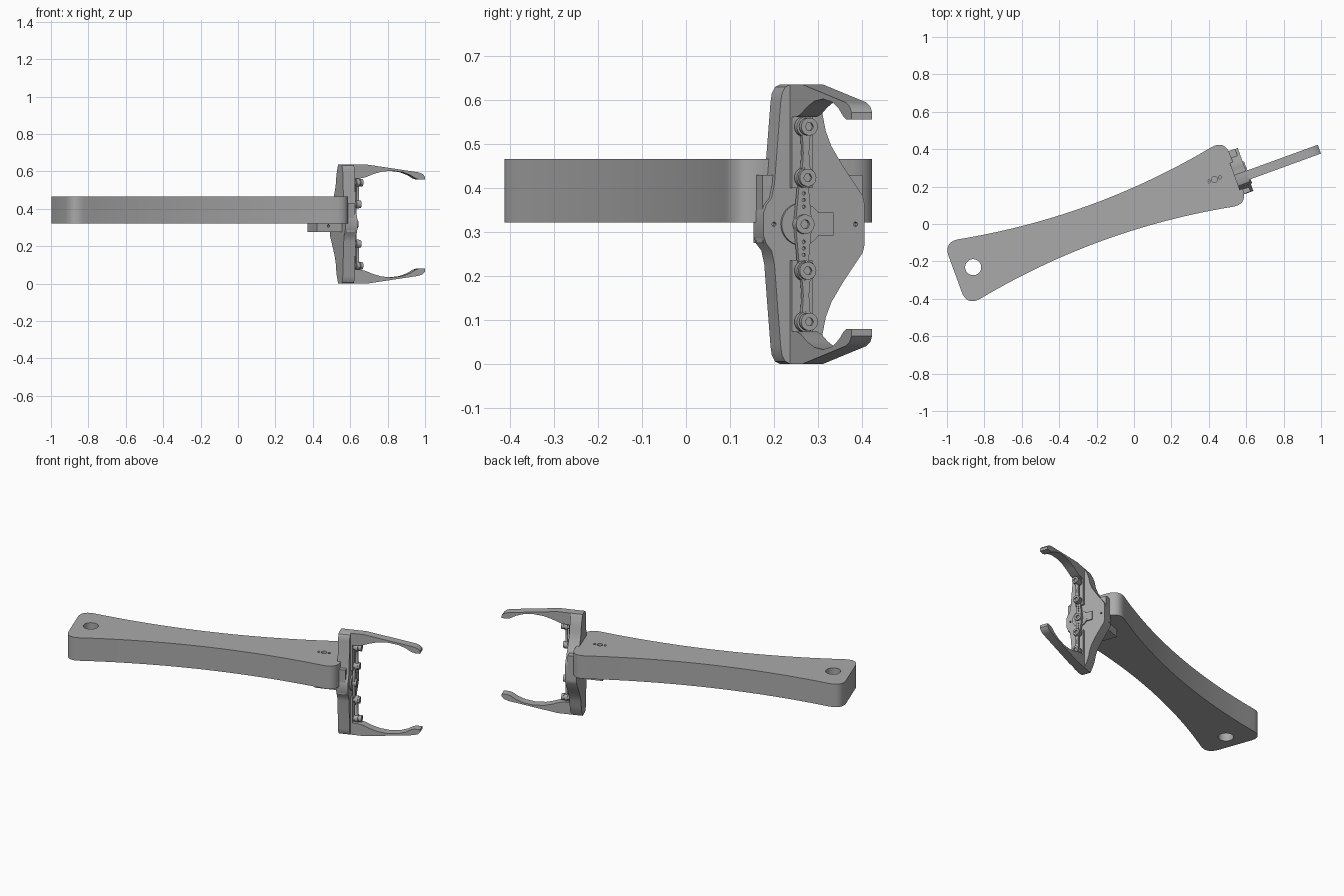
import bpy, bmesh, math
from mathutils import Vector

# Everything is laid out along x, then the whole assembly is yawed about z
YAW = math.radians(20)
MID = 0.318          # height of the gripper's mirror plane
ARM_U, ARM_V = -0.19, 0.075   # arm centre
LINK_V = 0.037       # line of the finger linkage

cube = bpy.data.objects.get("Cube")
if cube:
    bpy.data.objects.remove(cube, do_unlink=True)

grey = bpy.data.materials.new("machined_grey")
grey.use_nodes = True
colour = (0.4, 0.4, 0.4, 1)
grey.diffuse_color = colour
grey.node_tree.nodes["Principled BSDF"].inputs["Base Color"].default_value = colour


def place(axis, a, b, h):
    """Map profile coordinates (a, b) and depth h along the given axis."""
    return Vector({"x": (h, a, b), "y": (a, h, b), "z": (a, b, h)}[axis])


def prism(name, pts, axis, lo, hi):
    bm = bmesh.new()
    face = bm.faces.new([bm.verts.new(place(axis, a, b, lo)) for a, b in pts])
    res = bmesh.ops.extrude_face_region(bm, geom=[face])
    top = [v for v in res["geom"] if isinstance(v, bmesh.types.BMVert)]
    bmesh.ops.translate(bm, verts=top, vec=place(axis, 0, 0, hi - lo))
    bmesh.ops.recalc_face_normals(bm, faces=bm.faces)
    me = bpy.data.meshes.new(name)
    bm.to_mesh(me)
    bm.free()
    ob = bpy.data.objects.new(name, me)
    bpy.context.collection.objects.link(ob)
    me.materials.append(grey)
    ob.rotation_euler.z = YAW
    return ob


def circle(a, b, r, n=32):
    return [(a + r * math.cos(t * math.tau / n), b + r * math.sin(t * math.tau / n))
            for t in range(n)]


def rect(a0, a1, b0, b1):
    return [(a0, b0), (a1, b0), (a1, b1), (a0, b1)]


def flip(pts):
    return [(a, 2 * MID - b) for a, b in pts]


def activate(ob):
    bpy.ops.object.select_all(action="DESELECT")
    ob.select_set(True)
    bpy.context.view_layer.objects.active = ob


def cut(ob, cutters):
    for c in cutters:
        c.hide_render = True
        mod = ob.modifiers.new("hole", "BOOLEAN")
        mod.operation, mod.solver, mod.object = "DIFFERENCE", "EXACT", c
        activate(ob)
        bpy.ops.object.modifier_apply(modifier=mod.name)
        bpy.data.objects.remove(c, do_unlink=True)


# Waisted arm with rounded corners, one quarter mirrored four ways
def half_width(d):
    return 0.101 + 0.132 * d * d


quarter = [(d * 0.72 / 14, half_width(d * 0.72 / 14)) for d in range(15)]
start, corner, end = Vector(quarter[-1]), Vector((0.795, 0.181)), Vector((0.8, 0.108))
for i in range(1, 11):
    t = i / 10
    p = start * (1 - t) ** 2 + corner * 2 * t * (1 - t) + end * t * t
    quarter.append((p.x, p.y))
side = [(-d, w) for d, w in reversed(quarter[1:])] + quarter
outline = side + [(d, -w) for d, w in reversed(side)]
arm = prism("arm", [(ARM_U + d, ARM_V + w) for d, w in outline], "z", 0.322, 0.466)
cut(arm, [prism("hole_cutter", circle(u, ARM_V + 0.002, r), "z", 0.2, 0.6)
          for u, r in ((-0.887, 0.043), (0.486, 0.016), (0.455, 0.008), (0.517, 0.008))])

# Servo housing under the arm and the bracket behind the palm
servo = prism("servo_housing", rect(0.45, 0.61, 0.0, 0.15), "z", 0.275, 0.324)
cut(servo, [prism("screw_cutter", circle(0.515, 0.308, 0.007, 16), "y", -0.05, 0.03)])
prism("palm_bracket", rect(-0.05, 0.193, 0.275, 0.43), "x", 0.602, 0.645)

# Palm plate: upper half profile mirrored downwards
upper = [(-0.052, 0.345), (-0.046, 0.362), (-0.033, 0.378), (-0.026, 0.41),
         (-0.011, 0.595), (-0.008, 0.615), (0.0, 0.63), (0.012, 0.636),
         (0.062, 0.636), (0.08, 0.6), (0.09, 0.57), (0.098, 0.53), (0.112, 0.495),
         (0.14, 0.45), (0.188, 0.382), (0.192, 0.365)]
palm = prism("palm_plate", upper + flip(list(reversed(upper))), "x", 0.592, 0.66)
cut(palm, [prism("pin_cutter", circle(v, MID, 0.005, 12), "x", 0.63, 0.7)
           for v in (-0.027, 0.17)])

# Two mirrored fingers with their slides, links and pivot bolts
finger = [(0.6, 0.62), (0.615, 0.636), (0.74, 0.636), (1.03, 0.595), (1.055, 0.586),
          (1.068, 0.572), (1.068, 0.556), (1.035, 0.556), (1.015, 0.562),
          (0.985, 0.58), (0.94, 0.596), (0.88, 0.603), (0.82, 0.598),
          (0.77, 0.584), (0.73, 0.568), (0.7, 0.562), (0.6, 0.562)]
link = [(-0.016, 0.54), (0.016, 0.54), (0.009, 0.515), (0.007, 0.48), (0.009, 0.45),
        (0.016, 0.425), (-0.016, 0.425), (-0.009, 0.45), (-0.007, 0.48), (-0.009, 0.515)]
for tag, fit in (("upper", lambda p: p), ("lower", flip)):
    prism(tag + "_finger", fit(finger), "y", 0.012, 0.062)
    prism(tag + "_slide", fit(rect(0.012, 0.062, 0.4, 0.565)), "x", 0.65, 0.672)
    prism(tag + "_link", fit([(LINK_V + a, b) for a, b in link]), "x", 0.684, 0.698)
    for z, front in ((0.54, 0.72), (0.424, 0.71)):
        at = fit([(LINK_V, z)])[0]
        prism(tag + "_pivot_post", circle(*at, 0.016), "x", 0.65, front - 0.012)
        prism(tag + "_link_eye", circle(*at, 0.023), "x", 0.682, 0.7)
        head = prism(tag + "_pivot_bolt", circle(*at, 0.02), "x", front - 0.014, front)
        cut(head, [prism("socket_cutter", circle(*at, 0.01, 6), "x", front - 0.008, 0.8)])

# Servo horn: hub, drilled tapering bar and centre bolt
prism("horn_disc", circle(LINK_V, MID, 0.048, 40), "x", 0.65, 0.668)
horn = [(-0.02, MID), (-0.011, 0.41), (-0.006, 0.43), (0.006, 0.43), (0.011, 0.41), (0.02, MID)]
horn = [(LINK_V + a, b) for a, b in horn]
bar = prism("servo_horn", horn + flip(horn[-2:0:-1]), "x", 0.668, 0.682)
cut(bar, [prism("drill_cutter", circle(LINK_V, MID + s * z, 0.004, 10), "x", 0.675, 0.72)
          for s in (1, -1) for z in (0.04, 0.055, 0.07)])
hub = prism("horn_hub", circle(LINK_V, MID, 0.022), "x", 0.668, 0.692)
cut(hub, [prism("hub_cutter", circle(LINK_V, MID, 0.01), "x", 0.68, 0.72)])
prism("servo_tab", rect(0.075, 0.114, 0.292, 0.345), "x", 0.65, 0.667)

# Smooth the curved walls and keep crisp edges
for ob in list(bpy.context.scene.objects):
    if ob.type == "MESH":
        activate(ob)
        bpy.ops.object.shade_smooth_by_angle(angle=math.radians(30))
